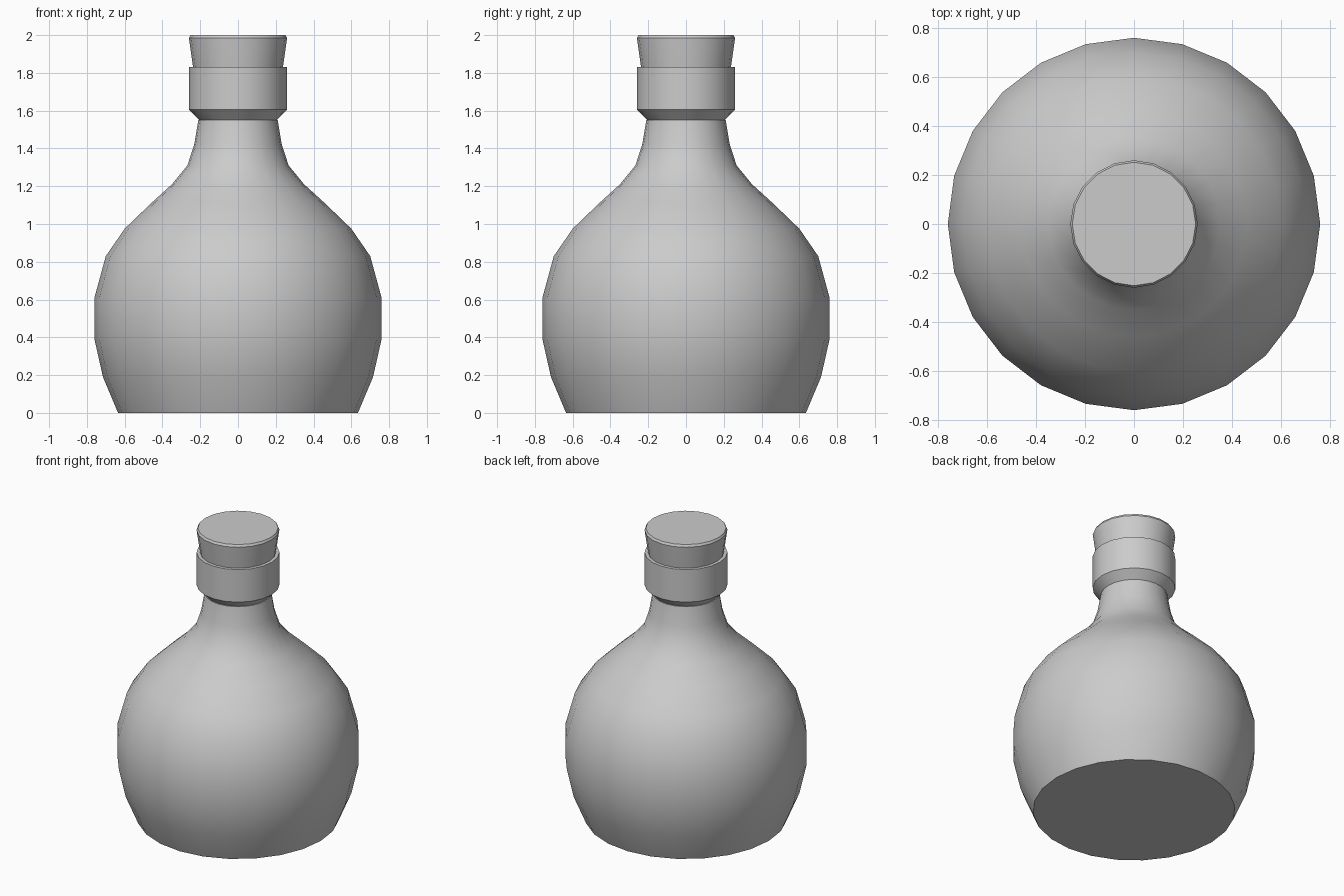
import bpy, bmesh, math

if "Cube" in bpy.data.objects:
    bpy.data.objects.remove(bpy.data.objects["Cube"])


def lathe(name, profile, sides, angle=30):
    """Revolve (radius, height) points around z and cap both ends."""
    bm = bmesh.new()
    rings = []
    for r, z in profile:
        rings.append([bm.verts.new((r * math.cos(2 * math.pi * i / sides),
                                    r * math.sin(2 * math.pi * i / sides), z))
                      for i in range(sides)])
    for low, high in zip(rings, rings[1:]):
        for i in range(sides):
            j = (i + 1) % sides
            bm.faces.new((low[i], low[j], high[j], high[i]))
    bm.faces.new(rings[0][::-1])
    bm.faces.new(rings[-1])
    mesh = bpy.data.meshes.new(name)
    bm.to_mesh(mesh)
    bm.free()
    obj = bpy.data.objects.new(name, mesh)
    bpy.context.collection.objects.link(obj)
    bpy.ops.object.select_all(action='DESELECT')
    obj.select_set(True)
    bpy.context.view_layer.objects.active = obj
    bpy.ops.object.shade_smooth_by_angle(angle=math.radians(angle))
    return obj


# Round flask body with shoulder and neck
lathe("flask_body", [(0.635, 0), (0.715, 0.19), (0.76, 0.39), (0.76, 0.61),
                     (0.70, 0.83), (0.60, 0.975), (0.46, 1.11), (0.35, 1.21),
                     (0.268, 1.31), (0.232, 1.42), (0.21, 1.55)], 24, 40)

# Collar around the mouth
lathe("neck_collar", [(0.205, 1.55), (0.26, 1.605), (0.26, 1.83)], 20)

# Tapered stopper with a small chamfer on top
lathe("stopper", [(0.225, 1.75), (0.238, 1.83), (0.26, 1.985), (0.252, 2.0)], 20)
